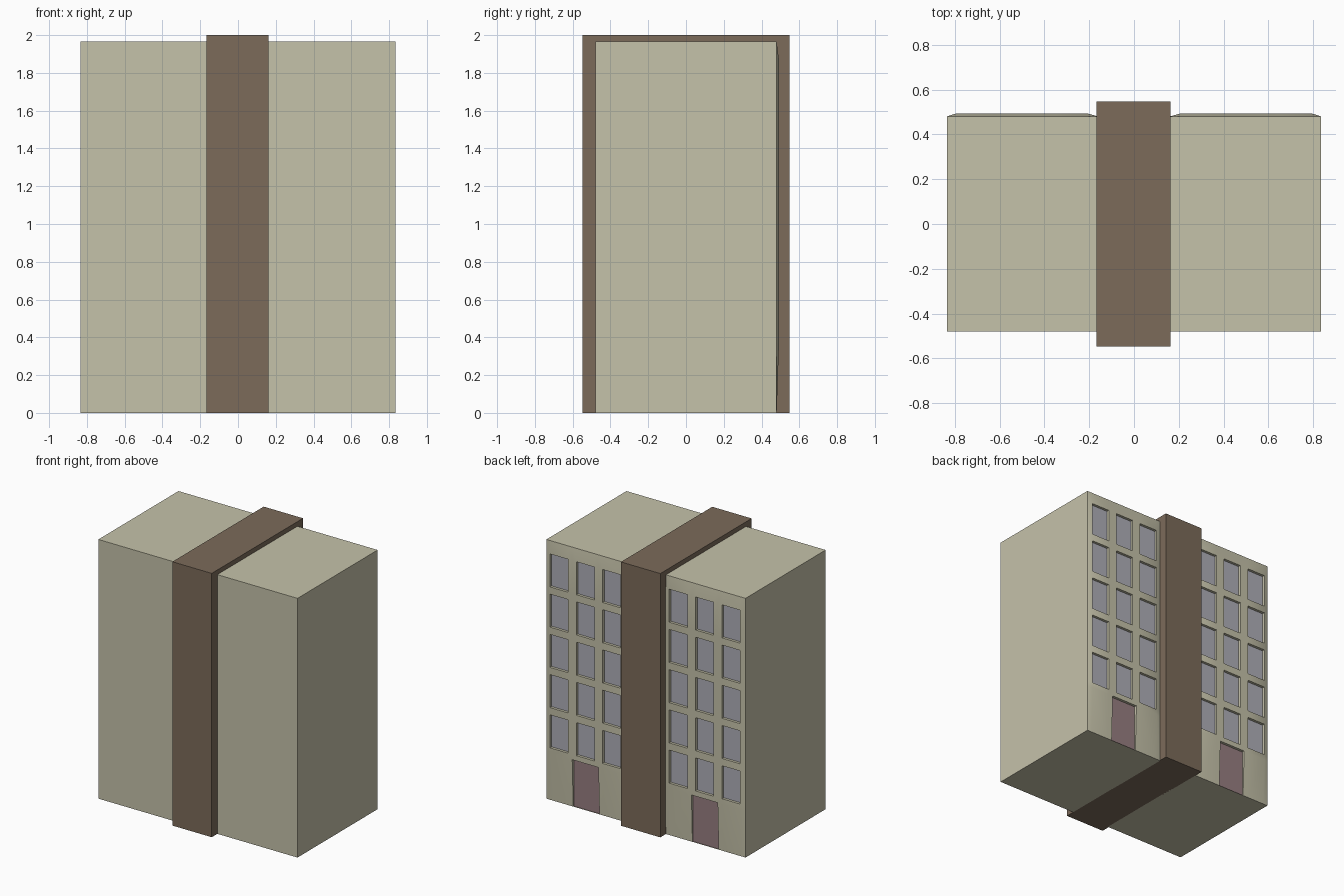
import bpy, bmesh
from math import radians
from mathutils import Vector

if "Cube" in bpy.data.objects:
    bpy.data.objects.remove(bpy.data.objects["Cube"])

HALF_D, BULGE, RECESS = 0.48, 0.492, 0.02


def material(name, rgb):
    m = bpy.data.materials.new(name)
    m.diffuse_color = (*rgb, 1)
    m.use_nodes = True
    m.node_tree.nodes["Principled BSDF"].inputs["Base Color"].default_value = m.diffuse_color
    return m


wall = material("wall_stone", (0.56, 0.54, 0.40))
band = material("band_brown", (0.20, 0.147, 0.102))
glass = material("window_grey", (0.43, 0.43, 0.48))
door = material("door_red", (0.31, 0.21, 0.22))

# Facade cut lines: window columns, door sides, window rows
XS = [0.16, 0.203, 0.355, 0.39, 0.425, 0.575, 0.61, 0.647, 0.797, 0.835]
ZS = [0, 0.36]
for i in range(5):
    ZS += [0.40 + 0.305 * i, 0.65 + 0.305 * i]
ZS.append(1.965)
WINDOW_COLS = (1, 4, 7)
DOOR_COLS = (3, 4, 5)


def recess(bm, faces, slot):
    res = bmesh.ops.extrude_face_region(bm, geom=faces)
    new_faces = [g for g in res["geom"] if isinstance(g, bmesh.types.BMFace)]
    new_verts = [g for g in res["geom"] if isinstance(g, bmesh.types.BMVert)]
    old = [f for f in faces if f.is_valid and f not in new_faces]
    if old:
        bmesh.ops.delete(bm, geom=old, context="FACES")
    for v in new_verts:
        v.co.y = BULGE - RECESS
    for f in new_faces:
        f.material_index = slot


def wing(name, sign):
    bm = bmesh.new()
    nx, nz = len(XS), len(ZS)
    grid = []
    for k, z in enumerate(ZS):
        row = []
        for i, x in enumerate(XS):
            edge = i in (0, nx - 1) or k in (0, nz - 1)
            row.append(bm.verts.new((sign * x, HALF_D if edge else BULGE, z)))
        grid.append(row)
    windows, doors = [], []
    for k in range(nz - 1):
        for i in range(nx - 1):
            f = bm.faces.new((grid[k][i], grid[k + 1][i],
                              grid[k + 1][i + 1], grid[k][i + 1]))
            if k == 0 and i in DOOR_COLS:
                doors.append(f)
            elif k >= 2 and k % 2 == 0 and i in WINDOW_COLS:
                windows.append(f)
    # Block behind the facade
    rim = [e for e in bm.edges if e.is_boundary]
    res = bmesh.ops.extrude_edge_only(bm, edges=rim)
    for g in res["geom"]:
        if isinstance(g, bmesh.types.BMVert):
            g.co.y = -HALF_D
    bmesh.ops.holes_fill(bm, edges=[e for e in bm.edges if e.is_boundary], sides=0)
    bmesh.ops.recalc_face_normals(bm, faces=bm.faces[:])
    recess(bm, windows, 1)
    recess(bm, doors, 2)
    bmesh.ops.recalc_face_normals(bm, faces=bm.faces[:])
    me = bpy.data.meshes.new(name)
    bm.to_mesh(me)
    bm.free()
    for m in (wall, glass, door):
        me.materials.append(m)
    ob = bpy.data.objects.new(name, me)
    bpy.context.collection.objects.link(ob)
    bpy.ops.object.select_all(action="DESELECT")
    ob.select_set(True)
    bpy.context.view_layer.objects.active = ob
    bpy.ops.object.shade_smooth_by_angle(angle=radians(25))


wing("right_wing", 1)
wing("left_wing", -1)

# Central band, standing proud on front, back and roof
bpy.ops.mesh.primitive_cube_add(size=1, location=(-0.0025, 0, 1.0))
ob = bpy.context.object
ob.name = "central_band"
ob.scale = (0.33, 1.094, 2.0)
ob.data.materials.append(band)
